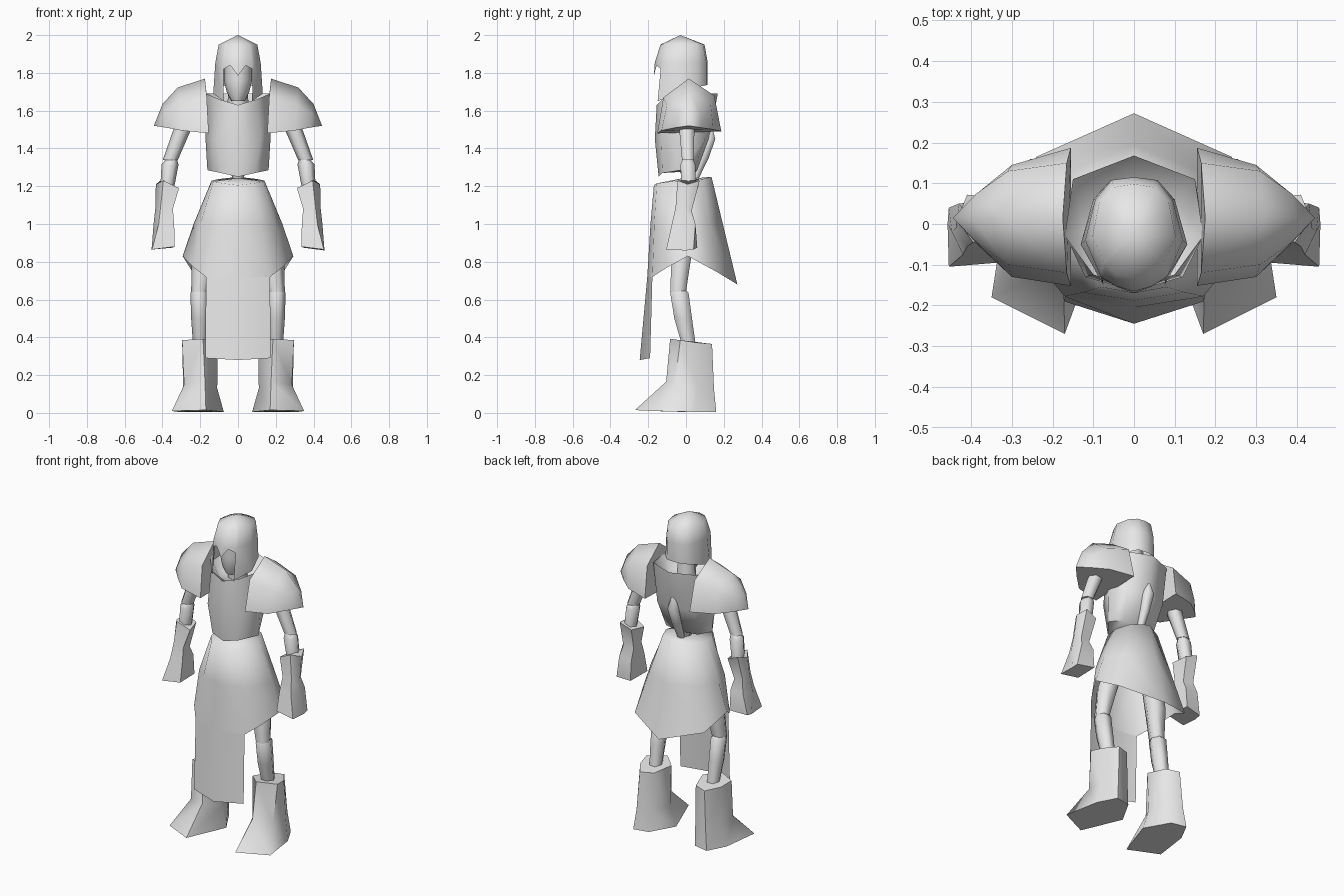
import bpy, bmesh, math
from mathutils import Vector

steel = bpy.data.materials.new("grey_steel")
steel.diffuse_color = (0.8, 0.8, 0.8, 1)


def loft(name, rings, closed=True, cap_start=False, cap_end=False, center=None, angle=65):
    """Skin a list of point rings; outward means away from the centre."""
    bm = bmesh.new()
    rows = [[bm.verts.new(p) for p in r] for r in rings]
    n = len(rows[0])
    for a, b in zip(rows, rows[1:]):
        for i in range(n if closed else n - 1):
            j = (i + 1) % n
            bm.faces.new((a[i], a[j], b[j], b[i]))
    if cap_start:
        bm.faces.new(rows[0])
    if cap_end:
        bm.faces.new(rows[-1])
    bmesh.ops.remove_doubles(bm, verts=bm.verts, dist=0.0015)
    bmesh.ops.recalc_face_normals(bm, faces=bm.faces)
    mid = sum((v.co for v in bm.verts), Vector()) / len(bm.verts)
    mid = Vector(center) if center else mid
    if sum(f.normal.dot(f.calc_center_median() - mid) * f.calc_area() for f in bm.faces) < 0:
        bmesh.ops.reverse_faces(bm, faces=bm.faces)
    me = bpy.data.meshes.new(name)
    bm.to_mesh(me)
    bm.free()
    me.materials.append(steel)
    ob = bpy.data.objects.new(name, me)
    bpy.context.collection.objects.link(ob)
    bpy.ops.object.select_all(action='DESELECT')
    ob.select_set(True)
    bpy.context.view_layer.objects.active = ob
    bpy.ops.object.shade_smooth_by_angle(angle=math.radians(angle))
    return ob


def both(half):
    """Complete a front-to-back half outline into a symmetric ring."""
    return list(half) + [(-x, y, z) for x, y, z in reversed(half) if x > 0]


def at(z, pts):
    return [(x, y, z) for x, y in pts]


def tube(name, stations, n=6, **kw):
    """Stations are (x, y, z, rx, ry)."""
    rings = [[(x + rx * math.cos(2 * math.pi * i / n), y + ry * math.sin(2 * math.pi * i / n), z)
              for i in range(n)] for x, y, z, rx, ry in stations]
    return loft(name, rings, cap_start=True, cap_end=True, **kw)


# Helmet: open face with a nose guard and long cheek plates
loft("helmet", [both(h) for h in (
    at(2.0, [(0, -.03)] + [(.0005, -.03)] * 6 + [(0, -.03)]),
    at(1.95, [(0, -.135), (.045, -.122), (.068, -.1), (.073, -.095), (.102, -.03), (.085, .055), (.05, .09), (0, .098)]),
    at(1.855, [(0, -.165), (.045, -.152), (.077, -.132), (.083, -.126), (.12, -.04), (.095, .06), (.055, .108), (0, .115)]),
    [(0, -.17, 1.785), (.04, -.155, 1.84), (.077, -.134, 1.82), (.075, -.15, 1.65), (.131, -.05, 1.69),
     (.1, .06, 1.725), (.058, .108, 1.735), (0, .115, 1.735)])], center=(0, -.03, 1.8))

# Face and neck inside the helmet
tube("face", [(0, -.04, 1.86, .075, .08), (0, -.04, 1.76, .075, .085),
              (0, -.045, 1.7, .06, .075), (0, -.05, 1.65, .035, .05)], n=8)
tube("neck", [(0, -.01, 1.72, .05, .05), (0, .0, 1.58, .06, .055)], n=8)

# Breastplate with a sunken collar
loft("breastplate", [both(h) for h in (
    [(0, -.145, 1.25), (.09, -.125, 1.27), (.162, -.03, 1.285), (.11, .04, 1.28), (0, .06, 1.28)],
    at(1.45, [(0, -.165), (.12, -.13), (.172, -.02), (.13, .1), (0, .125)]),
    [(0, -.155, 1.63), (.1, -.125, 1.66), (.17, -.03, 1.69), (.15, .11, 1.69), (0, .168, 1.69)],
    at(1.6, [(0, -.1), (.07, -.08), (.12, -.02), (.1, .06), (0, .09)]))],
    cap_start=True, cap_end=True)

# Spine ridge on the back and narrow waist
tube("spine", [(0, .125, 1.53, .01, .01), (0, .125, 1.45, .038, .035), (0, .09, 1.35, .03, .035),
               (0, .05, 1.25, .022, .025), (0, .03, 1.2, .022, .025)])
tube("waist", [(0, .01, 1.28, .05, .05), (0, .01, 1.24, .025, .03), (0, .01, 1.2, .035, .035)])

# Flared skirt with a shallow top, pointed at the back and raised at the sides
loft("skirt", [both(h) for h in (
    at(1.24, [(0, -.03), (.02, -.025), (.03, -.01), (.03, .01), (.02, .03), (0, .04)]),
    [(0, -.17, 1.205), (.08, -.155, 1.215), (.13, -.08, 1.225), (.14, 0, 1.23), (.1, .09, 1.238), (0, .135, 1.25)],
    at(1.0, [(0, -.188), (.125, -.168), (.2, -.1), (.235, .01), (.17, .125), (0, .195)]),
    [(0, -.205, .72), (.17, -.178, .72), (.235, -.1, .77), (.293, .01, .83), (.24, .165, .745), (0, .272, .68)])],
    center=(0, 0, .95), angle=89)

# Long front cloth hanging below the skirt
loft("front_cloth", [[(-.17, -.178, .72), (0, -.205, .72), (.17, -.178, .72)],
                     [(-.172, -.19, .29), (0, -.245, .28), (.172, -.19, .29)]],
     closed=False, center=(0, 0, .5))

# Paired parts
for side, s in (("right", -1), ("left", 1)):
    def m(rings):
        return [[(s * x, y, z) for x, y, z in r] for r in rings]

    # Domed shoulder pad with a closed underside and inner face
    loft(side + "_shoulder_pad", m([
        [(.155, -.152, 1.48), (.165, -.12, 1.67), (.175, .015, 1.77), (.165, .15, 1.68), (.155, .187, 1.49)],
        [(.3, -.13, 1.495), (.31, -.1, 1.63), (.32, .015, 1.722), (.31, .13, 1.64), (.3, .145, 1.5)],
        [(.38, -.055, 1.51), (.387, -.045, 1.585), (.4, .015, 1.635), (.387, .075, 1.585), (.38, .08, 1.51)],
        [(.445, .015, 1.52)] * 5]), cap_start=True, angle=80)

    # Arm in two segments
    tube(side + "_upper_arm", [(s * .255, .005, 1.6, .045, .045), (s * .303, .005, 1.48, .046, .045),
                               (s * .358, .01, 1.34, .04, .036)])
    tube(side + "_forearm", [(s * .35, .01, 1.35, .025, .028), (s * .36, .01, 1.315, .045, .045),
                             (s * .376, .015, 1.18, .036, .045)])

    # Gauntlet with a wide cuff, narrow wrist and blocky hand
    loft(side + "_gauntlet", m([
        [(.312, -.03, 1.19), (.395, -.045, 1.23), (.435, .01, 1.21), (.41, .072, 1.23), (.335, .065, 1.2)],
        [(.345, -.05, 1.08), (.41, -.055, 1.09), (.438, -.01, 1.08), (.415, .03, 1.07), (.35, .02, 1.06)],
        [(.338, -.07, 1.0), (.42, -.075, 1.0), (.447, -.02, 1.0), (.43, .05, 1.0), (.345, .05, 1.0)],
        [(.335, -.095, .88), (.455, -.105, .865), (.458, .0, .86), (.455, .04, .865), (.345, .06, .875)]]),
        cap_start=True, cap_end=True)

    # Leg in two segments
    tube(side + "_thigh", [(s * .12, .0, 1.05, .065, .065), (s * .18, -.025, .82, .065, .06),
                           (s * .205, -.042, .64, .043, .048)])
    tube(side + "_shin", [(s * .205, -.04, .66, .03, .035), (s * .205, -.035, .635, .047, .056),
                          (s * .203, -.015, .5, .045, .054), (s * .2, .015, .36, .038, .042)])

    # Boot turned outward with a splayed wedge toe
    loft(side + "_boot", m([
        [(.185, -.084, .392), (.296, -.03, .385), (.28, .055, .372), (.225, .138, .365), (.145, .11, .368), (.108, -.01, .38)],
        [(.175, -.105, .165), (.285, -.06, .15), (.29, .06, .13), (.24, .148, .13), (.152, .125, .13), (.11, 0, .13)],
        [(.17, -.27, .015), (.35, -.18, .01), (.315, .045, .005), (.255, .16, .005), (.16, .14, .005), (.075, -.01, .005)]]),
        cap_start=True, cap_end=True)
